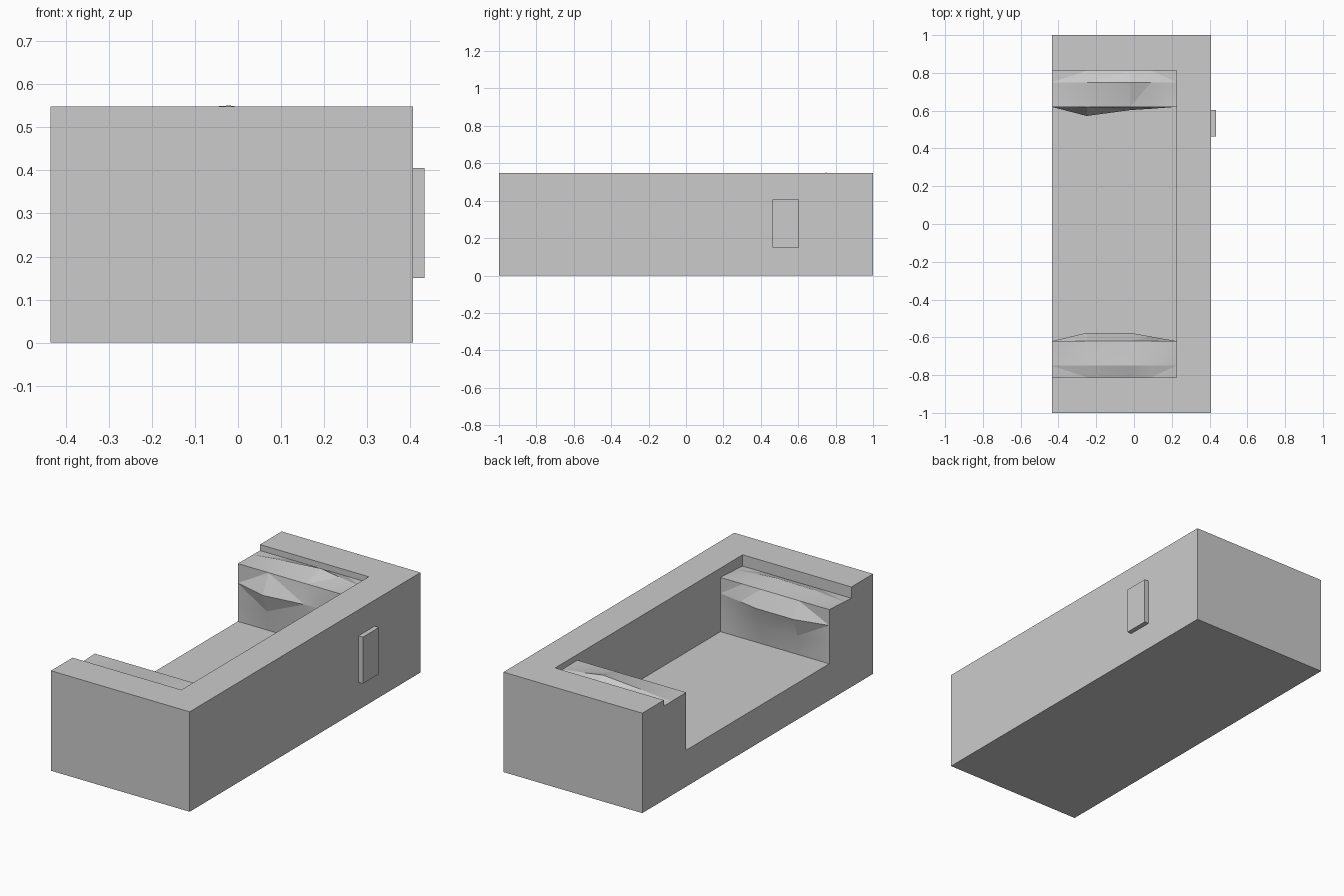
import bpy
import bmesh
from math import radians

old = bpy.data.objects.get("Cube")
if old:
    bpy.data.objects.remove(old, do_unlink=True)

grey = bpy.data.materials.new("plain grey")
grey.use_nodes = True
grey.diffuse_color = (0.6, 0.6, 0.6, 1)
grey.node_tree.nodes["Principled BSDF"].inputs["Base Color"].default_value = (0.6, 0.6, 0.6, 1)

LEFT, RIGHT, INNER = -0.435, 0.407, 0.225    # outer sides and inside of the long wall
TOP, FLOOR = 0.548, 0.2
LEDGE, FACE = 0.812, 0.62                    # ledge back edge and inner end wall


def finish(name, bm):
    bmesh.ops.recalc_face_normals(bm, faces=bm.faces)
    mesh = bpy.data.meshes.new(name)
    bm.to_mesh(mesh)
    bm.free()
    obj = bpy.data.objects.new(name, mesh)
    bpy.context.collection.objects.link(obj)
    mesh.materials.append(grey)
    return obj


def end_profile(sign, outer_z, inner_z, ridge, bulge, low):
    """Half section of one end block, from the bottom corner to the floor."""
    points = [(1, 0), (1, TOP), (LEDGE, TOP), (LEDGE, outer_z),
              (0.75, (2 * inner_z + 3 * outer_z) / 5 + ridge),
              (FACE, inner_z), (FACE - bulge, 0.41), (FACE - low, 0.31), (FACE, FLOOR)]
    return [(sign * y, z) for y, z in points]


# Stations along x: front ridge, bulge, low bulge, then the same for the back
stations = [
    (LEFT, 0, 0, 0, 0, 0, 0),
    (-0.25, 0.015, 0.044, 0.012, 0.018, 0.048, 0.015),
    (-0.02, 0.02, 0.044, 0.018, 0.035, 0.017, 0.008),
    (0.09, 0.012, 0.024, 0.01, 0.018, 0.01, 0.005),
    (INNER, 0, 0, 0, 0, 0, 0),
]

# Open tray: loft the section along x, then close it with the long wall
bm = bmesh.new()
rings = []
for x, fr, fb, fl, br, bb, bl in stations:
    section = end_profile(-1, 0.486, 0.497, fr, fb, fl)
    section += reversed(end_profile(1, 0.515, 0.517, br, bb, bl))
    rings.append([bm.verts.new((x, y, z)) for y, z in section])

uneven = []
count = len(rings[0])
for a, b in zip(rings, rings[1:]):
    for i in range(count):
        j = (i + 1) % count
        face = bm.faces.new((a[i], a[j], b[j], b[i]))
        if 3 <= min(i, count - 2 - i) <= 7 and i < count - 1:
            uneven.append(face)

bm.faces.new(rings[0])                       # open side
bm.faces.new(rings[-1][2:-2])                # inside of the long wall
last = rings[-1]
rim = [last[0], last[1], last[2], last[-3], last[-2], last[-1]]
outer = [bm.verts.new((RIGHT, v.co.y, v.co.z)) for v in rim]
for i in range(len(rim)):
    j = (i + 1) % len(rim)
    bm.faces.new((rim[i], rim[j], outer[j], outer[i]))
bm.faces.new(outer)
bmesh.ops.triangulate(bm, faces=uneven)
tray = finish("open_tray", bm)

# Soft ledges, crisp facets and corners
bpy.ops.object.select_all(action="DESELECT")
tray.select_set(True)
bpy.context.view_layer.objects.active = tray
bpy.ops.object.shade_smooth_by_angle(angle=radians(11))

# Small raised plate on the outside of the long wall
bm = bmesh.new()
bmesh.ops.create_cube(bm, size=1)
bmesh.ops.scale(bm, vec=(0.028, 0.14, 0.255), verts=bm.verts)
bmesh.ops.translate(bm, vec=(0.419, 0.533, 0.278), verts=bm.verts)
finish("side_plate", bm)
